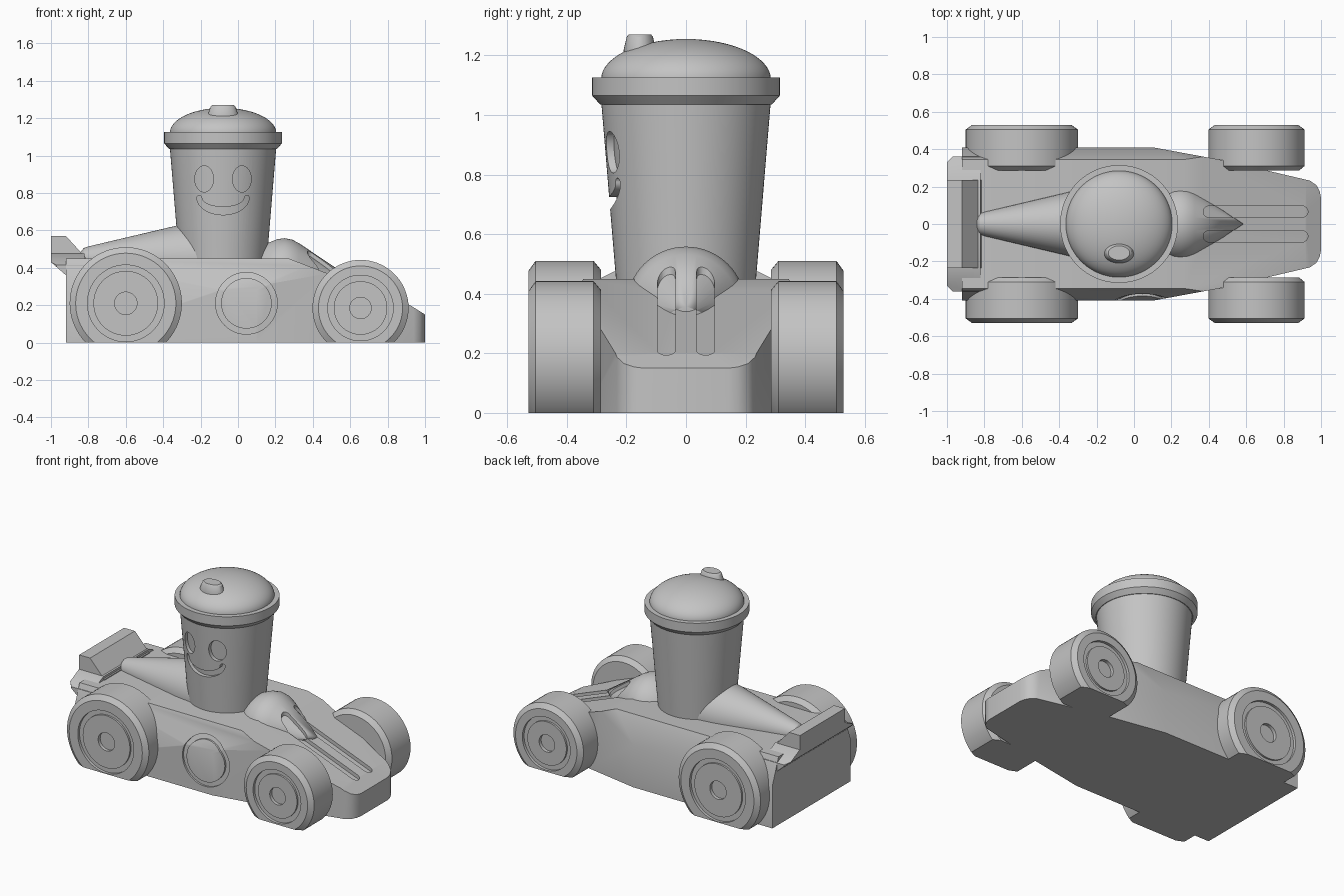
import bpy, bmesh
from math import sin, cos, pi, radians
from mathutils import Matrix, Vector

cube = bpy.data.objects.get("Cube")
if cube:
    bpy.data.objects.remove(cube)

grey = bpy.data.materials.new("plain_grey")
grey.use_nodes = True
grey.diffuse_color = (0.55, 0.55, 0.55, 1)
grey.node_tree.nodes["Principled BSDF"].inputs["Base Color"].default_value = (0.55, 0.55, 0.55, 1)

ALONG_X = Matrix.Rotation(pi / 2, 4, 'Y')
ALONG_FRONT = Matrix.Rotation(pi / 2, 4, 'X')     # local z points to -y
ALONG_BACK = Matrix.Rotation(-pi / 2, 4, 'X')     # local z points to +y


def make(name, bm):
    bmesh.ops.recalc_face_normals(bm, faces=bm.faces)
    mesh = bpy.data.meshes.new(name)
    bm.to_mesh(mesh)
    bm.free()
    mesh.materials.append(grey)
    obj = bpy.data.objects.new(name, mesh)
    bpy.context.scene.collection.objects.link(obj)
    return obj


def lathe(profile, matrix, steps=64):
    """Revolve (radius, height) points about local z."""
    bm = bmesh.new()
    verts = [bm.verts.new((r, 0, h)) for r, h in profile]
    edges = [bm.edges.new(pair) for pair in zip(verts, verts[1:])]
    bmesh.ops.spin(bm, geom=verts + edges, axis=(0, 0, 1), cent=(0, 0, 0),
                   angle=2 * pi, steps=steps)
    bmesh.ops.remove_doubles(bm, verts=bm.verts, dist=0.0001)
    bmesh.ops.transform(bm, matrix=matrix, verts=bm.verts)
    return bm


def prism(points, low, high, upright):
    """Extrude an outline: xz along y when upright, else xy along z."""
    def place(a, b, d):
        return (a, d, b) if upright else (a, b, d)
    bm = bmesh.new()
    face = bm.faces.new([bm.verts.new(place(a, b, low)) for a, b in points])
    new = bmesh.ops.extrude_face_region(bm, geom=[face])["geom"]
    bmesh.ops.translate(bm, vec=place(0, 0, high - low),
                        verts=[v for v in new if isinstance(v, bmesh.types.BMVert)])
    return bm


def shave(bm, point, normal):
    """Cut a solid by a plane, drop the outer side and cap it."""
    cut = bmesh.ops.bisect_plane(bm, geom=bm.verts[:] + bm.edges[:] + bm.faces[:], dist=1e-5,
                                 plane_co=point, plane_no=normal, clear_outer=True)
    edges = [e for e in cut["geom_cut"] if isinstance(e, bmesh.types.BMEdge)]
    bmesh.ops.holes_fill(bm, edges=edges, sides=0)


def subtract(target, tool):
    mod = target.modifiers.new("cut", 'BOOLEAN')
    mod.operation, mod.solver, mod.object = 'DIFFERENCE', 'EXACT', tool
    bpy.context.view_layer.update()
    graph = bpy.context.evaluated_depsgraph_get()
    mesh = bpy.data.meshes.new_from_object(target.evaluated_get(graph))
    target.modifiers.clear()
    target.data = mesh


def engrave(target, cutter_bm, shift):
    """Cut a shape into a part, with a floor that follows its surface."""
    cutter = make("cutter", cutter_bm)
    core = target.copy()
    core.data = target.data.copy()
    core.data.transform(Matrix.Translation(shift))
    bpy.context.scene.collection.objects.link(core)
    subtract(cutter, core)
    subtract(target, cutter)
    for helper in (core, cutter):
        bpy.data.objects.remove(helper)


def ellipse(cx, cy, rx, ry, start=0, end=2 * pi, n=32, closed=True):
    count = n if closed else n - 1
    return [(cx + rx * cos(start + (end - start) * i / count),
             cy + ry * sin(start + (end - start) * i / count)) for i in range(n)]


# Body: plan outline with sloped nose and chamfered shoulders
half = [(1, 0.14), (0.993, 0.175), (0.975, 0.208), (0.94, 0.232),
        (0.48, 0.34), (0.1, 0.41), (-0.92, 0.41)]
bm = prism(half + [(x, -y) for x, y in reversed(half)], 0, 0.45, False)
shave(bm, (0.27, 0, 0.45), (0.25, 0, 0.65))
shave(bm, (0.92, 0, 0.2), (0.05, 0, 0.08))
for s in (1, -1):
    shave(bm, (0, s * 0.345, 0.45), (0, s * 0.17, 0.065))
body = make("body", bm)

# Nose fairing: teardrop in front of the cup
fairing = make("nose_fairing", lathe(
    [(0, 0.05), (0.06, 0.06), (0.105, 0.085), (0.145, 0.12), (0.177, 0.165), (0.195, 0.21),
     (0.2, 0.25), (0.192, 0.29), (0.174, 0.325), (0, 0.585)],
    Matrix.Translation((0, 0, 0.358)) @ ALONG_X))

# Twin slots running down the fairing and nose
for s in (1, -1):
    y = s * 0.066
    slot = (ellipse(0.9, y, 0.03, 0.03, -pi / 2, pi / 2, 12, False)
            + ellipse(0.4, y, 0.03, 0.03, pi / 2, 3 * pi / 2, 12, False))
    for part in (body, fairing):
        engrave(part, prism(slot, 0.1, 0.7, False), (0, 0, -0.025))

# Round badge ring on the right-hand side
ring = [(0.135, 0.3), (0.165, 0.3), (0.165, 0.6), (0.135, 0.6), (0.135, 0.3)]
engrave(body, lathe(ring, Matrix.Translation((0.045, 0, 0.21)) @ ALONG_FRONT), (0, 0.012, 0))

# Tail fairing: long cone behind the cup
make("tail_fairing", lathe(
    [(0, -0.845), (0.035, -0.84), (0.055, -0.825), (0.064, -0.8), (0.175, -0.33),
     (0.19, -0.22), (0, -0.2)],
    Matrix.Translation((0, 0, 0.45)) @ ALONG_X))

# Rear wing and its flared base
make("rear_wing", prism([(-1, 0.57), (-0.92, 0.57), (-0.815, 0.455), (-0.815, 0.4), (-1, 0.43)],
                        -0.235, 0.235, True))
bm = prism([(-1, 0.475), (-0.82, 0.475), (-0.82, 0.36), (-0.92, 0.36), (-1, 0.43)],
           -0.36, 0.36, True)
for s in (1, -1):
    shave(bm, (0, s * 0.24, 0.475), (0, s * 0.05, 0.1))
    shave(bm, (-1, s * 0.33, 0), (-0.08, s * 0.08, 0))
make("wing_base", bm)

# Cup with engraved eyes and smile
CX = -0.08
centre = Matrix.Translation((CX, 0, 0))
cup = make("cup", lathe([(0, 0.4), (0.231, 0.4), (0.285, 1.05), (0, 1.05)], centre, 96))
for s in (1, -1):
    engrave(cup, prism(ellipse(CX + s * 0.101, 0.875, 0.05, 0.07), -0.6, -0.1, True),
            (0, 0.025, 0))
smile = (ellipse(CX, 0.775, 0.14, 0.092, pi, 2 * pi, 24, False)
         + ellipse(CX + 0.127, 0.775, 0.013, 0.013, 0.3, pi - 0.3, 6, False)
         + ellipse(CX, 0.775, 0.114, 0.05, 2 * pi, pi, 24, False)
         + ellipse(CX - 0.127, 0.775, 0.013, 0.013, 0.3, pi - 0.3, 6, False))
engrave(cup, prism(smile, -0.6, -0.1, True), (0, 0.025, 0))

# Lid: rim, dome and sipping nub
make("lid_rim", lathe([(0, 1.035), (0.288, 1.035), (0.315, 1.065), (0.315, 1.125),
                       (0.28, 1.125), (0, 1.125)], centre, 96))
dome = ellipse(0, 1.12, 0.285, 0.135, 0, pi / 2, 16, False)
make("lid_dome", lathe([(0, 1.11), (0.285, 1.11)] + dome[:-1] + [(0, 1.255)], centre, 96))
make("lid_nub", lathe([(0, 1.18), (0.056, 1.18), (0.054, 1.22), (0.044, 1.262), (0.038, 1.27),
                       (0, 1.27)],
                      Matrix.Translation((CX, -0.155, 0)) @ Matrix.Diagonal((1.5, 1, 1, 1)), 48))

# Wheels: chamfered tyres with stepped hubs, flattened on the ground
for end, x, z, r, step, bore in (("rear", -0.6, 0.21, 0.3, 0.205, 0.06),
                                 ("front", 0.655, 0.185, 0.257, 0.175, 0.057)):
    tyre = [(0, 0.285), (r - 0.03, 0.285), (r, 0.31), (r, 0.505), (r - 0.032, 0.528),
            (step, 0.528), (step, 0.51), (step - 0.032, 0.51), (step - 0.032, 0.522),
            (bore, 0.522), (bore, 0.5), (0, 0.5)]
    for side, turn in (("left_side", ALONG_FRONT), ("right_side", ALONG_BACK)):
        bm = lathe(tyre, Matrix.Translation((x, 0, z)) @ turn, 72)
        shave(bm, (0, 0, 0), (0, 0, -1))
        make(f"{end}_wheel_{'near' if turn is ALONG_FRONT else 'far'}", bm)

# Smooth curved surfaces and keep crisp edges
bpy.ops.object.select_all(action='DESELECT')
parts = [o for o in bpy.context.scene.objects if o.type == 'MESH']
for o in parts:
    o.select_set(True)
bpy.context.view_layer.objects.active = body
bpy.ops.object.shade_smooth_by_angle(angle=radians(28))
